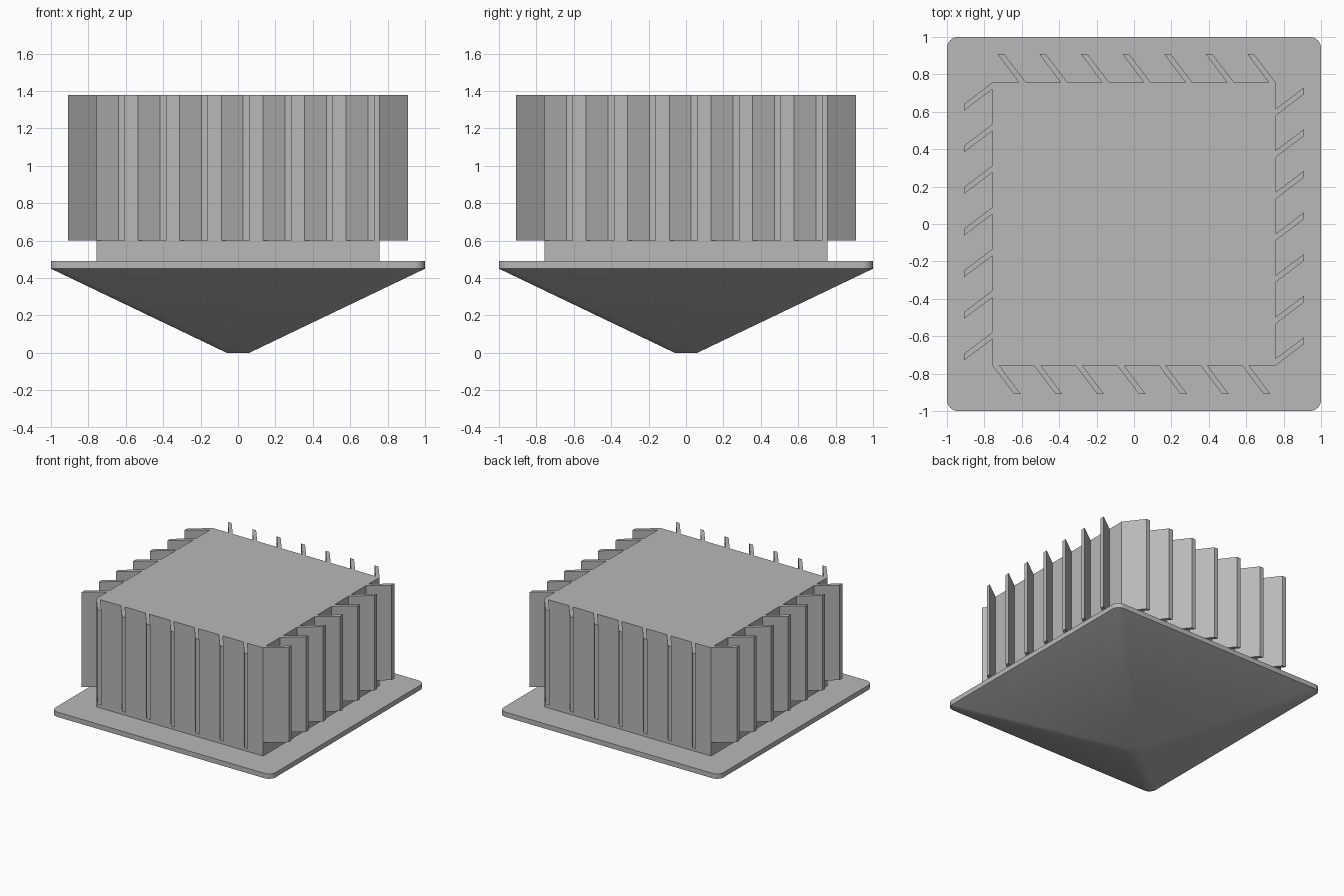
import bpy, bmesh, math
from mathutils import Matrix, Vector

cube = bpy.data.objects.get("Cube")
if cube:
    bpy.data.objects.remove(cube, do_unlink=True)

GREY = (0.48, 0.48, 0.48, 1.0)
mat = bpy.data.materials.new("plain_grey")
mat.use_nodes = True
mat.diffuse_color = GREY
mat.node_tree.nodes["Principled BSDF"].inputs["Base Color"].default_value = GREY


def finish(name, bm):
    bmesh.ops.remove_doubles(bm, verts=bm.verts, dist=1e-5)
    bmesh.ops.recalc_face_normals(bm, faces=bm.faces)
    mesh = bpy.data.meshes.new(name)
    bm.to_mesh(mesh)
    bm.free()
    mesh.materials.append(mat)
    obj = bpy.data.objects.new(name, mesh)
    bpy.context.collection.objects.link(obj)
    return obj


def rounded_square(half, radius, z, steps=10):
    points = []
    for side in range(4):
        middle = math.pi / 4 + side * math.pi / 2
        cx = math.copysign(half - radius, math.cos(middle))
        cy = math.copysign(half - radius, math.sin(middle))
        for i in range(steps + 1):
            a = side * math.pi / 2 + i / steps * math.pi / 2
            points.append((cx + radius * math.cos(a), cy + radius * math.sin(a), z))
    return points


# Rounded plate tapering below to a small round foot
RADIUS, FOOT = 0.06, 0.06
bm = bmesh.new()
sections = [(FOOT, 0.0), (1.0, 0.45), (1.0, 0.49)]
rings = [[bm.verts.new(p) for p in rounded_square(half, RADIUS, z)] for half, z in sections]
for low, high in zip(rings, rings[1:]):
    for i in range(len(low)):
        j = (i + 1) % len(low)
        bm.faces.new((low[i], low[j], high[j], high[i]))
bm.faces.new(rings[0])
bm.faces.new(rings[-1])
base = finish("tapered_base", bm)
bpy.context.view_layer.objects.active = base
base.select_set(True)
bpy.ops.object.shade_smooth_by_angle(angle=math.radians(25))
base.select_set(False)

# Square block with slanted fins on each side, made as one closed shell
WALL, TIP, PITCH, FINS = 0.757, 0.91, 0.2225, 7
Z_PLATE, Z_FIN, Z_TOP = 0.49, 0.60, 1.38
fin_profile = [(0, -WALL), (0.117, -TIP), (0.152, -TIP), (0.037, -WALL)]
bm = bmesh.new()
lower, upper, corners = [], [], []
for side in range(4):
    turn = Matrix.Rotation(side * math.pi / 2, 3, "Z")
    corners.append(bm.verts.new(turn @ Vector((-WALL, -WALL, Z_PLATE))))
    for n in range(FINS):
        fin = []
        for dx, y in fin_profile:
            x = -WALL + n * PITCH + dx
            fin.append(bm.verts.new(turn @ Vector((x, y, Z_FIN))))
            upper.append(bm.verts.new(turn @ Vector((x, y, Z_TOP))))
        bm.faces.new(fin)
        lower += fin
count = len(lower)
for i in range(count):
    j = (i + 1) % count
    bm.faces.new((lower[i], lower[j], upper[j], upper[i]))
bm.faces.new(upper)

# Plain wall under the fins
per_side = FINS * 4
for side in range(4):
    edge = [v for k, v in enumerate(lower[side * per_side:(side + 1) * per_side]) if k % 4 in (0, 3)]
    edge.append(lower[(side + 1) * per_side % count])
    bm.faces.new([corners[side], corners[(side + 1) % 4]] + edge[::-1])
bm.faces.new(corners)
finish("finned_block", bm)
